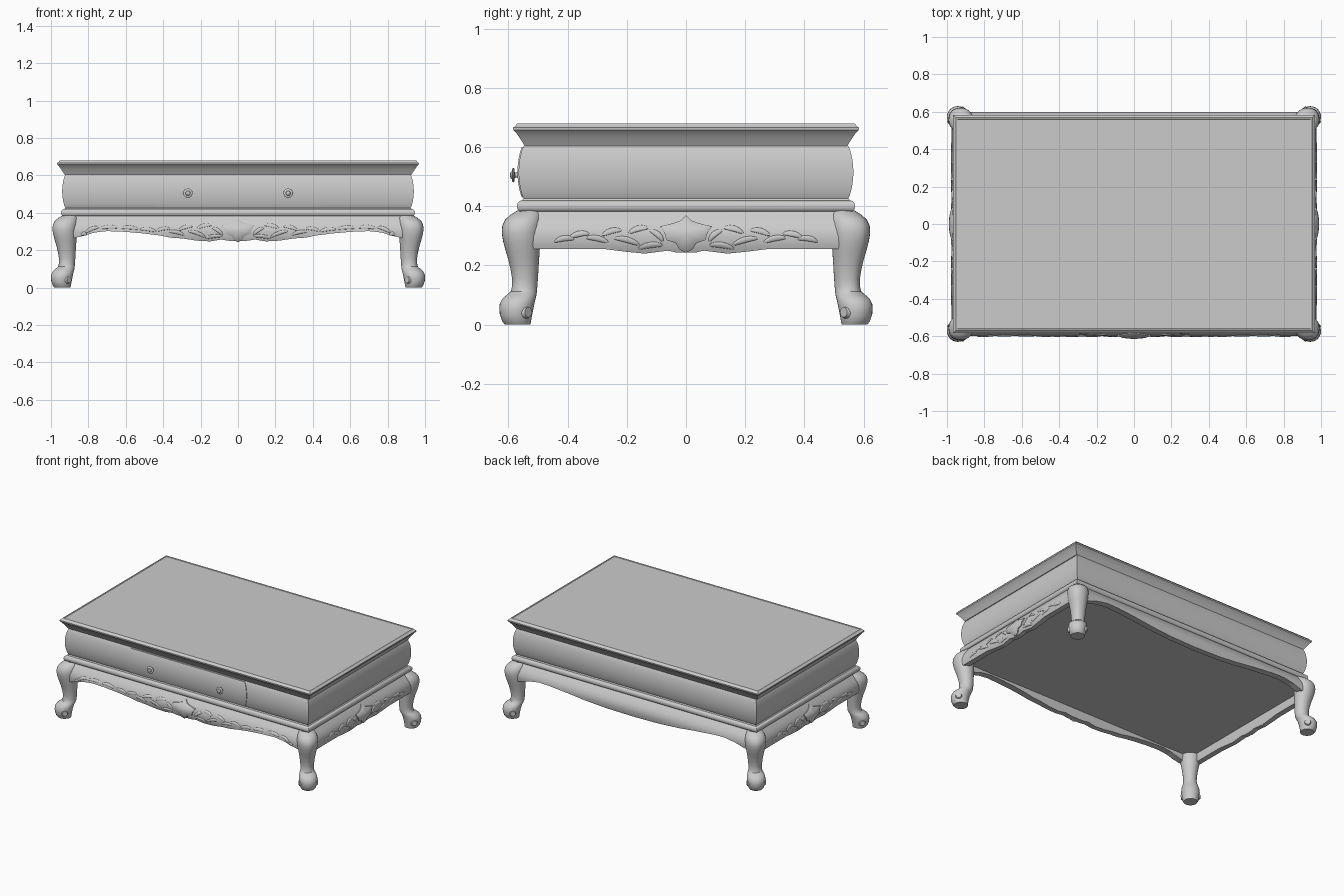
import bpy, bmesh, math
from mathutils import Matrix, Vector

if "Cube" in bpy.data.objects:
    bpy.data.objects.remove(bpy.data.objects["Cube"])

DX = 0.375  # the table is this much longer in half-length than in half-width
LX = 0.370  # the same for the legs

mat = bpy.data.materials.new("light grey")
mat.diffuse_color = (0.6, 0.6, 0.6, 1)
mat.use_nodes = True
mat.node_tree.nodes["Principled BSDF"].inputs["Base Color"].default_value = mat.diffuse_color


def finish(name, bm):
    bmesh.ops.recalc_face_normals(bm, faces=bm.faces)
    me = bpy.data.meshes.new(name)
    bm.to_mesh(me)
    bm.free()
    me.materials.append(mat)
    ob = bpy.data.objects.new(name, me)
    bpy.context.collection.objects.link(ob)
    return ob


def loft(name, rings, first=True, last=True):
    """Skin closed rings of equal size, with optional end caps."""
    bm = bmesh.new()
    vs = [[bm.verts.new(p) for p in r] for r in rings]
    n = len(rings[0])
    for a, b in zip(vs, vs[1:]):
        for i in range(n):
            j = (i + 1) % n
            bm.faces.new((a[i], a[j], b[j], b[i]))
    if first:
        bm.faces.new(vs[0])
    if last:
        bm.faces.new(vs[-1])
    return finish(name, bm)


def interp(table, x):
    """Linear interpolation in a list of (x, value) pairs."""
    if x <= table[0][0]:
        return table[0][1]
    for (a, va), (b, vb) in zip(table, table[1:]):
        if x <= b:
            return va + (vb - va) * (x - a) / (b - a)
    return table[-1][1]


def rect(z, h, dx=DX):
    return [(-h - dx, -h, z), (h + dx, -h, z), (h + dx, h, z), (-h - dx, h, z)]


def bulge(z):
    t = min(max((z - 0.425) / 0.18, 0), 1)
    return 0.547 + 0.018 * math.sin(math.pi * t) ** 0.7


# table top with moulded edge and slightly sunk panel
loft("table_top", [rect(z, h, 0.383) for z, h in (
    (0.603, 0.530), (0.604, 0.545), (0.611, 0.549), (0.630, 0.561), (0.650, 0.575),
    (0.657, 0.583), (0.666, 0.584), (0.669, 0.578), (0.680, 0.570),
    (0.680, 0.562), (0.678, 0.560))], first=False)

# bulging case
zs = [0.425 + 0.18 * i / 16 for i in range(17)]
loft("case", [rect(z, bulge(z)) for z in zs], first=False, last=False)

# rounded base moulding
loft("base_moulding", [rect(0.40 + 0.02 * math.sin(a), 0.553 + 0.018 * math.cos(a))
                       for a in [math.radians(-90 + 15 * i) for i in range(13)]]
     + [rect(0.428, 0.547)], first=False, last=False)

# panel closing the underside between the aprons
loft("base_panel", [rect(0.313, 0.552), rect(0.310, 0.552)], first=False)

# drawer front, following the bulge
rings = []
for i in range(17):
    z = 0.430 + 0.170 * i / 16
    x = 0.438 + 0.026 * math.sin(math.pi * i / 16) ** 0.7
    y = -bulge(z) - 0.004
    rings.append([(-x, y, z), (x, y, z), (x, y + 0.012, z), (-x, y + 0.012, z)])
loft("drawer_front", rings)

# drawer knobs
for sx, side in ((-1, "left"), (1, "right")):
    loft("knob_" + side, [[(sx * 0.268 + r * math.cos(k * math.pi / 12), y,
                            0.505 + r * math.sin(k * math.pi / 12)) for k in range(24)]
                          for y, r in ((-0.56, 0.010), (-0.573, 0.008), (-0.578, 0.010),
                                       (-0.580, 0.023), (-0.584, 0.025), (-0.587, 0.021),
                                       (-0.588, 0.013), (-0.592, 0.011), (-0.594, 0.005))])

# cabriole legs: height, outer and inner reach
LEG = ((0.000, 0.612, 0.525), (0.012, 0.621, 0.523), (0.030, 0.627, 0.520), (0.050, 0.630, 0.516),
       (0.070, 0.629, 0.512), (0.088, 0.620, 0.508), (0.100, 0.606, 0.505), (0.112, 0.592, 0.503),
       (0.130, 0.587, 0.502), (0.155, 0.587, 0.500), (0.190, 0.593, 0.498), (0.220, 0.600, 0.496),
       (0.250, 0.609, 0.494), (0.280, 0.617, 0.492), (0.310, 0.622, 0.490), (0.335, 0.620, 0.488),
       (0.355, 0.610, 0.487), (0.370, 0.594, 0.486), (0.385, 0.570, 0.485))
for sx, nx in ((-1, "left"), (1, "right")):
    for sy, ny in ((-1, "front"), (1, "back")):
        rings = []
        for z, o, i in LEG:
            c, h = (o + i) / 2, (o - i) / 2
            ring = []
            for k in range(32):
                a = 2 * math.pi * k / 32
                r = h * (1 + 0.06 * max(0, math.cos(a - math.pi / 4)) ** 12 * (z > 0.12))
                ring.append((sx * (c + LX + r * math.cos(a)), sy * (c + r * math.sin(a)), z))
            rings.append(ring)
        loft(f"{ny}_{nx}_leg", rings, last=False)
        # foot scrolls on both flanks
        bm = bmesh.new()
        for s in (-1, 1):
            p = Vector((sx * (0.575 + s * 0.037 + LX), sy * (0.575 - s * 0.037), 0.042))
            d = Vector((sx * s, -sy * s, 0)).to_track_quat('Z', 'Y').to_matrix().to_4x4()
            bmesh.ops.create_cone(bm, cap_ends=True, segments=20, radius1=0.024, radius2=0.017,
                                  depth=0.016, matrix=Matrix.Translation(p) @ d)
        finish(f"{ny}_{nx}_foot_scrolls", bm)

# aprons: outward reach by height, and lower edge by distance from the middle
REACH = ((0.235, 0.583), (0.255, 0.592), (0.275, 0.598), (0.30, 0.600), (0.32, 0.597),
         (0.34, 0.589), (0.36, 0.576), (0.39, 0.553))
LONG_EDGE = ((0, 0.250), (0.05, 0.250), (0.09, 0.257), (0.15, 0.247), (0.22, 0.251), (0.30, 0.263),
             (0.36, 0.267), (0.42, 0.279), (0.50, 0.289), (0.60, 0.298), (0.70, 0.302), (0.77, 0.294),
             (0.82, 0.278), (0.87, 0.266))
BACK_EDGE = ((0, 0.258), (0.2, 0.262), (0.35, 0.273), (0.5, 0.290), (0.65, 0.303), (0.72, 0.304),
             (0.80, 0.290), (0.87, 0.268))
SIDE_EDGE = ((0, 0.243), (0.03, 0.243), (0.06, 0.250), (0.14, 0.240), (0.20, 0.246),
             (0.28, 0.256), (0.5, 0.256))
# carved leaves: distance from middle, height, half length, tilt in degrees
LONG_LEAVES = ((0.11, 0.30, 0.035, 35), (0.13, 0.268, 0.05, -8), (0.18, 0.325, 0.04, -12),
               (0.22, 0.285, 0.05, 20), (0.28, 0.317, 0.04, -15), (0.33, 0.290, 0.045, 12),
               (0.40, 0.308, 0.04, -10), (0.48, 0.305, 0.045, 8), (0.58, 0.315, 0.05, 4),
               (0.69, 0.318, 0.05, -3), (0.78, 0.308, 0.04, -22), (0.825, 0.282, 0.016, 0))
SIDE_LEAVES = ((0.10, 0.30, 0.03, 40), (0.12, 0.262, 0.045, -8), (0.16, 0.318, 0.035, -15),
               (0.20, 0.280, 0.045, 15), (0.25, 0.310, 0.035, -15), (0.30, 0.285, 0.04, 12),
               (0.36, 0.300, 0.035, -12), (0.41, 0.285, 0.035, -8))
SHELL = ((0, 0.370), (0.018, 0.352), (0.045, 0.342), (0.088, 0.332), (0.072, 0.308),
         (0.066, 0.286), (0.036, 0.276), (0.022, 0.254), (0, 0.243))

PLACE = {"front": lambda u, o, z: (u, -o, z), "back": lambda u, o, z: (-u, o, z),
         "right": lambda u, o, z: (o + DX, u, z), "left": lambda u, o, z: (-o - DX, -u, z)}


def apron(side, half, edge, leaves):
    put = PLACE[side]
    rings = []
    n = 120
    for i in range(n + 1):
        u = half * (2 * i / n - 1)
        zb = interp(edge, abs(u))
        ring = [put(u, interp(REACH, z), z)
                for z in [0.385 + (zb - 0.385) * k / 12 for k in range(13)]]
        ring += [put(u, 0.555, zb), put(u, 0.548, 0.32)]
        rings.append(ring)
    loft(side + "_apron", rings, first=False, last=False)
    if not leaves:
        return
    # leaf scrolls, mirrored about the middle
    bm = bmesh.new()
    for s in (-1, 1):
        for u, z, l, tilt in leaves:
            t = math.radians(tilt)
            made = bmesh.ops.create_uvsphere(bm, u_segments=14, v_segments=8, radius=1)["verts"]
            for v in made:
                a, b, c = v.co
                b = 0.010 * b + 0.007 * (1 - a * a)
                du, dz = l * a * math.cos(t) - b * math.sin(t), l * a * math.sin(t) + b * math.cos(t)
                v.co = put(s * (u + du), interp(REACH, z + dz) + 0.005 * c, z + dz)
    finish(side + "_leaf_carving", bm)
    # centre shell with raised middle
    outline = list(SHELL) + [(-u, z) for u, z in SHELL[-2:0:-1]]
    rings = []
    for f, lift in ((1, -0.008), (1, 0.006), (0.85, 0.010), (0.5, 0.013), (0.15, 0.015)):
        ring = []
        for u, z in outline:
            zz = 0.31 + (z - 0.31) * f
            ring.append(put(u * f, interp(REACH, zz) + lift, zz))
        rings.append(ring)
    loft(side + "_shell", rings, first=False)


apron("front", 0.90, LONG_EDGE, LONG_LEAVES)
apron("back", 0.90, BACK_EDGE, ())
apron("right", 0.53, SIDE_EDGE, SIDE_LEAVES)
apron("left", 0.53, SIDE_EDGE, SIDE_LEAVES)

# smooth shading with sharp edges kept
for ob in bpy.context.collection.objects:
    ob.select_set(True)
    bpy.context.view_layer.objects.active = ob
bpy.ops.object.shade_smooth_by_angle(angle=math.radians(35))
